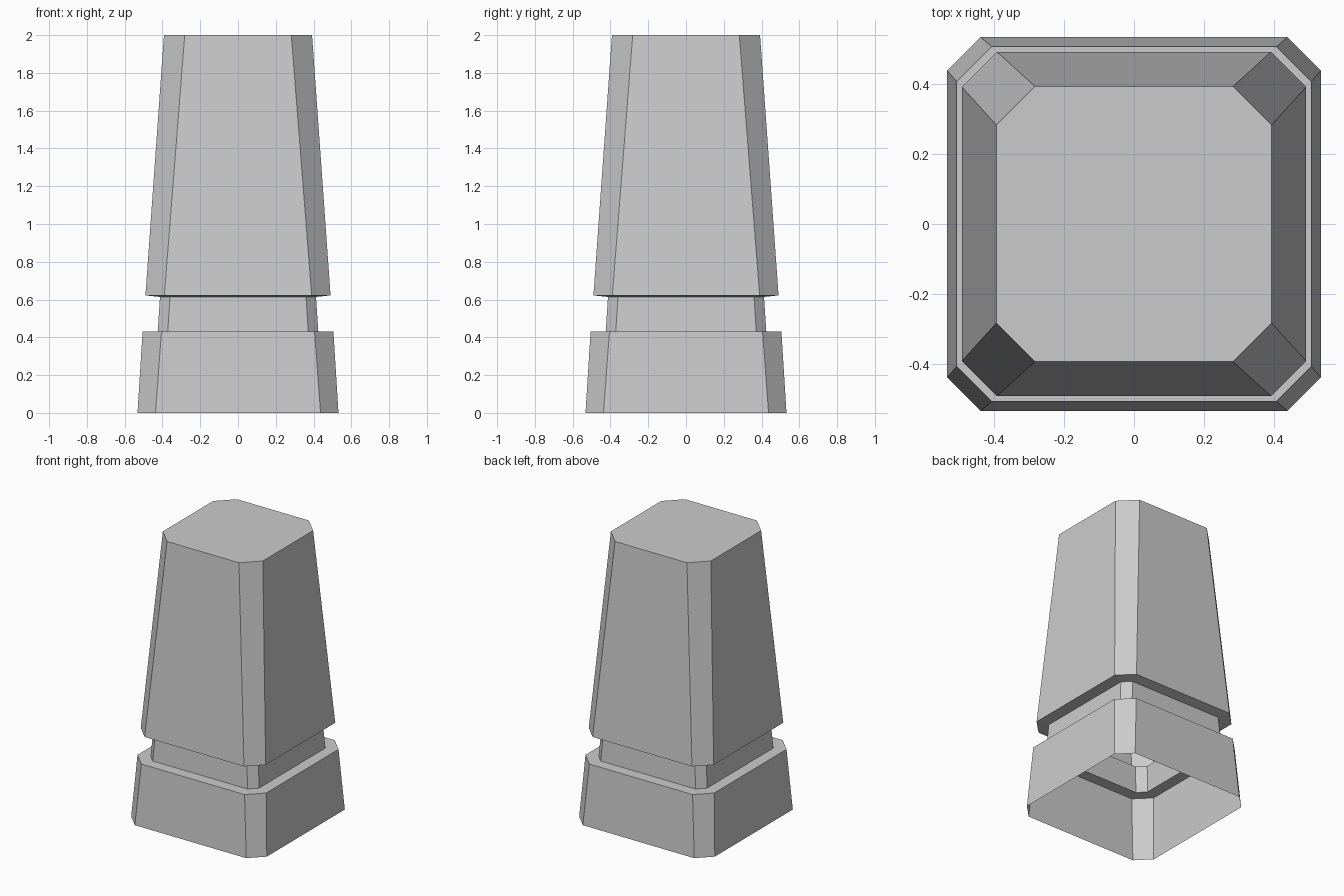
import bpy
import bmesh

default_cube = bpy.data.objects.get("Cube")
if default_cube:
    bpy.data.objects.remove(default_cube, do_unlink=True)

# One plain grey for the whole post
GREY = (0.6, 0.6, 0.6, 1.0)
grey = bpy.data.materials.new("plain grey")
grey.use_nodes = True
grey.diffuse_color = GREY
grey.node_tree.nodes["Principled BSDF"].inputs["Base Color"].default_value = GREY


def octagon(bm, half, flat, z):
    """Ring of a square with cut corners, counter-clockwise from above."""
    ring = []
    x, y, u, v = half, -flat, half, flat
    for _ in range(4):
        ring += [bm.verts.new((x, y, z)), bm.verts.new((u, v, z))]
        x, y, u, v = -y, x, -v, u
    return ring


def loft(name, sections, cap_top=False):
    """Open shell through (half width, half flat side, height) sections."""
    bm = bmesh.new()
    rings = [octagon(bm, *s) for s in sections]
    for low, high in zip(rings, rings[1:]):
        for i in range(8):
            j = (i + 1) % 8
            bm.faces.new((low[i], low[j], high[j], high[i]))
    if cap_top:
        bm.faces.new(rings[-1])
    mesh = bpy.data.meshes.new(name)
    bm.to_mesh(mesh)
    bm.free()
    mesh.materials.append(grey)
    obj = bpy.data.objects.new(name, mesh)
    bpy.context.collection.objects.link(obj)
    return obj


# Shared seams where the parts meet
neck_bottom = (0.425, 0.372, 0.432)
neck_top = (0.413, 0.36, 0.614)

# Hollow flared foot with its upper ledge, open underneath
loft("base", [(0.532, 0.437, 0.0), (0.505, 0.405, 0.432), neck_bottom])

# Recessed band between foot and body
loft("neck", [neck_bottom, neck_top])

# Tall tapering body with its slightly sloped underside and flat top
loft("body", [neck_top, (0.49, 0.39, 0.622), (0.392, 0.282, 2.0)], cap_top=True)
